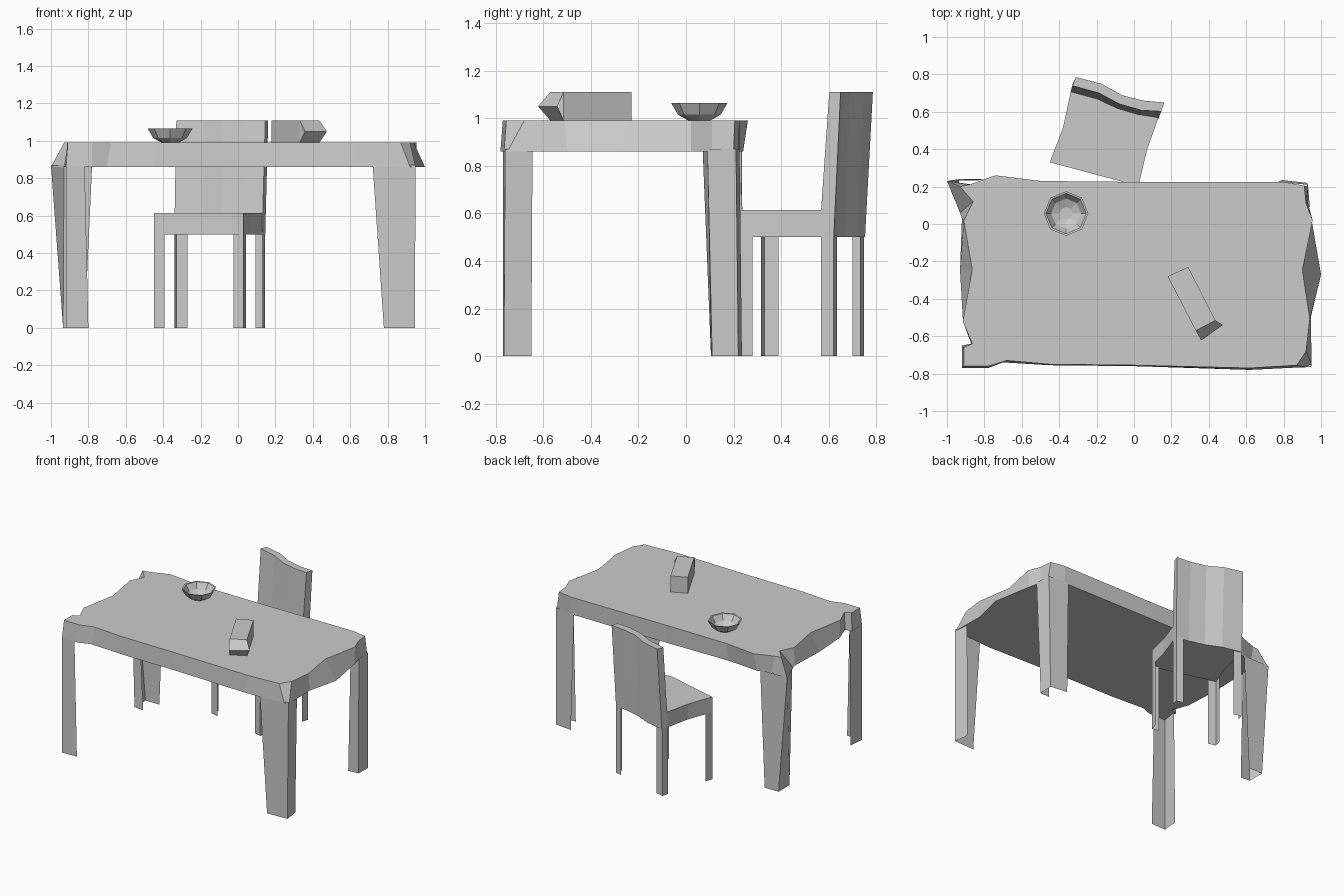
import bpy
import bmesh
import math

if "Cube" in bpy.data.objects:
    bpy.data.objects.remove(bpy.data.objects["Cube"])


def finish(name, bm, normals=True):
    if normals:
        bmesh.ops.recalc_face_normals(bm, faces=bm.faces[:])
    me = bpy.data.meshes.new(name)
    bm.to_mesh(me)
    bm.free()
    ob = bpy.data.objects.new(name, me)
    bpy.context.collection.objects.link(ob)
    return ob


def loft(name, low, high, z0, z1, closed=True):
    """Wall between two matching outlines; closed outlines are capped."""
    bm = bmesh.new()
    a = [bm.verts.new((x, y, z0)) for x, y in low]
    b = [bm.verts.new((x, y, z1)) for x, y in high]
    n = len(a)
    for i in range(n if closed else n - 1):
        j = (i + 1) % n
        bm.faces.new((a[i], a[j], b[j], b[i]))
    if closed:
        bm.faces.new(a[::-1])
        bm.faces.new(b)
    return finish(name, bm)


# Table top: ragged outline as (top x, top y, bottom x, bottom y)
edge = [
    (-.93, .20, -1.0, .23), (-.88, .21, -.86, .21), (-.74, .26, -.76, .24),
    (-.50, .23, -.50, .22), (.00, .225, .00, .225), (.80, .225, .80, .22),
    (.91, .205, .93, .20), (.92, .11, .93, .11), (.955, .02, .95, .02),
    (.90, -.25, 1.0, -.27), (.94, -.51, .945, -.50), (.92, -.68, .95, -.75),
    (.87, -.755, .92, -.765), (.62, -.77, .62, -.78), (.00, -.755, .00, -.76),
    (-.45, -.75, -.45, -.755), (-.68, -.73, -.70, -.74), (-.78, -.76, -.78, -.77),
    (-.91, -.76, -.92, -.77), (-.91, -.66, -.92, -.65), (-.865, -.64, -.87, -.64),
    (-.915, -.52, -.915, -.51), (-.865, -.24, -.93, -.25), (-.91, .02, -.92, .03),
    (-.86, .12, -.93, .06),
]
loft("table_top", [e[2:] for e in edge], [e[:2] for e in edge], .86, .99)

# Table legs: open folded sheets, tapering towards the floor
table_legs = {
    "front_left_table_leg": ([(-.80, -.765), (-.92, -.77), (-.91, -.65)],
                             [(-.82, -.765), (-.92, -.77), (-.90, -.65)]),
    "front_right_table_leg": ([(.78, -.77), (.945, -.765), (.93, -.65)],
                              [(.72, -.77), (.95, -.76), (.94, -.645)]),
    "back_right_table_leg": ([(.84, .105), (.92, .11), (.925, .22), (.79, .235)],
                             [(.87, .09), (.94, .09), (.93, .21), (.77, .225)]),
    "back_left_table_leg": ([(-.86, .105), (-.935, .11), (-.935, .24), (-.82, .24)],
                            [(-.89, .09), (-.93, .07), (-1.0, .23), (-.78, .235)]),
}
for name, (low, high) in table_legs.items():
    loft(name, low, high, 0, .87, closed=False)


# Chair: laid out in its own turned frame
def turned(points, angle=math.radians(-15)):
    c, s = math.cos(angle), math.sin(angle)
    return [(-.45 + u * c - v * s, .33 + u * s + v * c) for u, v in points]


seat = turned([(0, 0), (.25, .0), (.43, .0), (.49, .02), (.485, .2), (.50, .40), (.01, .40), (.02, .2)])
loft("chair_seat", seat, seat, .50, .615)

# Wavy backrest, leaning backwards
back_low = turned([(.01, .385), (.16, .385), (.28, .365), (.40, .362), (.50, .372),
                   (.50, .435), (.40, .425), (.28, .425), (.16, .445), (.01, .44)])
back_high = turned([(.01, .427), (.16, .425), (.28, .397), (.40, .395), (.505, .417),
                    (.508, .467), (.40, .448), (.28, .446), (.16, .477), (.017, .476)])
loft("chair_back", back_low, back_high, .50, 1.11)

for name, u, v, du, dv in [("front_left_chair_leg", 0, 0, .06, .06),
                           ("front_right_chair_leg", .49, .02, -.055, .06),
                           ("back_left_chair_leg", .01, .435, .06, -.05),
                           ("back_right_chair_leg", .50, .435, -.055, -.055)]:
    fold = turned([(u + du, v), (u, v), (u, v + dv)])
    loft(name, fold, fold, 0, .51, closed=False)

# Bowl: eight sided, outer profile then inner profile
bm = bmesh.new()
rings = []
for r, z in [(.045, .99), (.09, 1.015), (.119, 1.065), (.108, 1.063), (.08, 1.022), (.035, 1.003)]:
    rings.append([bm.verts.new((-.363 + r * math.cos(k * math.pi / 4),
                                .056 + r * math.sin(k * math.pi / 4), z)) for k in range(8)])
for a, b in zip(rings, rings[1:]):
    for k in range(8):
        bm.faces.new((a[k], a[k - 7], b[k - 7], b[k]))
bm.faces.new(rings[0][::-1])
bm.faces.new(rings[-1])
finish("bowl", bm)

# Carton lying on its side: box body with a pinched end
bm = bmesh.new()
plan = [(.18, -.28), (.29, -.23), (.435, -.515), (.33, -.57)]
low = [bm.verts.new((x, y, .99)) for x, y in plan]
high = [bm.verts.new((x, y, 1.11)) for x, y in plan]
ridge_r = bm.verts.new((.475, -.54, 1.05))
ridge_l = bm.verts.new((.36, -.622, 1.05))
tuck_r = bm.verts.new((.43, -.54, 1.05))
tuck_l = bm.verts.new((.345, -.585, 1.05))
bm.faces.new(low[::-1])
bm.faces.new(high)
for i in (0, 1, 3):
    j = (i + 1) % 4
    bm.faces.new((low[i], low[j], high[j], high[i]))
for row in (low, high):
    bm.faces.new((row[2], row[3], ridge_l, ridge_r))
    bm.faces.new((row[2], ridge_r, tuck_r))
    bm.faces.new((row[3], tuck_l, ridge_l))
bm.faces.new((low[2], tuck_r, high[2]))
bm.faces.new((low[3], high[3], tuck_l))
finish("carton", bm)
